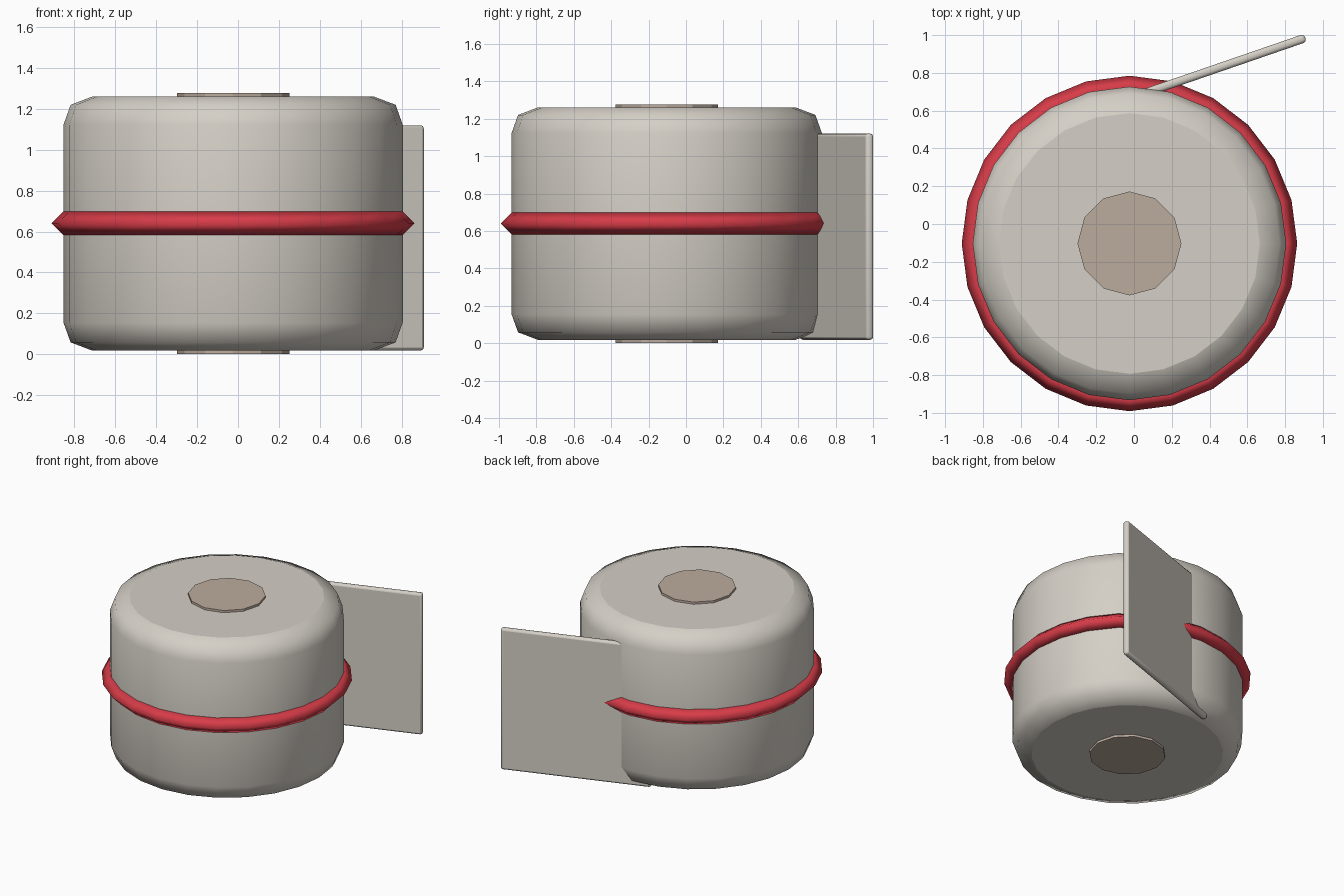
import bpy, bmesh, math
from mathutils import Matrix

if "Cube" in bpy.data.objects:
    bpy.data.objects.remove(bpy.data.objects["Cube"])

CX, CY = -0.024, -0.103      # axis of the roll


def material(name, rgb):
    m = bpy.data.materials.new(name)
    m.diffuse_color = (*rgb, 1)
    m.use_nodes = True
    m.node_tree.nodes["Principled BSDF"].inputs["Base Color"].default_value = m.diffuse_color
    return m


grey = material("warm grey", (0.66, 0.625, 0.565))
red = material("red", (0.68, 0.045, 0.065))
brown = material("dull brown", (0.50, 0.41, 0.34))


def make_object(name, bm, mat):
    bmesh.ops.recalc_face_normals(bm, faces=bm.faces)
    me = bpy.data.meshes.new(name)
    bm.to_mesh(me)
    bm.free()
    me.materials.append(mat)
    ob = bpy.data.objects.new(name, me)
    bpy.context.collection.objects.link(ob)
    return ob


def lathe(name, profile, sides, mat, closed=False, smooth=True):
    """Revolve (radius, z) points about the roll axis; cap the ends unless closed."""
    bm = bmesh.new()
    rings = []
    for r, z in profile:
        rings.append([bm.verts.new((CX + r * math.cos(2 * math.pi * i / sides),
                                    CY + r * math.sin(2 * math.pi * i / sides), z))
                      for i in range(sides)])
    pairs = list(zip(rings, rings[1:]))
    if closed:
        pairs.append((rings[-1], rings[0]))
    for a, b in pairs:
        for i in range(sides):
            j = (i + 1) % sides
            bm.faces.new((a[i], a[j], b[j], b[i])).smooth = smooth
    if not closed:
        bm.faces.new(rings[0])
        bm.faces.new(rings[-1])
    return make_object(name, bm, mat)


# Roll body with rounded rims
lathe("roll_body", [(0.69, 0.018), (0.795, 0.058), (0.83, 0.155),
                    (0.83, 1.122), (0.795, 1.22), (0.69, 1.26)], 24, grey)

# Core showing as a thin disc at both ends
lathe("core", [(0.275, 0.0), (0.275, 1.277)], 12, brown, smooth=False)

# Red band with a diamond section
lathe("band", [(0.888, 0.64), (0.83, 0.698), (0.772, 0.64), (0.83, 0.582)],
      24, red, closed=True)

# Loose sheet leaving the roll at the back
x0, y0, x1, y1 = -0.14, 0.625, 0.907, 0.985
length = math.hypot(x1 - x0, y1 - y0)
bm = bmesh.new()
bmesh.ops.create_cube(bm, size=1)
bmesh.ops.scale(bm, vec=(length, 0.045, 1.102), verts=bm.verts)
bmesh.ops.bevel(bm, geom=list(bm.edges), offset=0.016, segments=2,
                profile=0.5, affect='EDGES')
bmesh.ops.transform(bm, verts=bm.verts, matrix=(
    Matrix.Translation(((x0 + x1) / 2, (y0 + y1) / 2, 0.569))
    @ Matrix.Rotation(math.atan2(y1 - y0, x1 - x0), 4, 'Z')))
big = max(f.calc_area() for f in bm.faces)
for f in bm.faces:
    f.smooth = f.calc_area() < big * 0.5
make_object("loose_sheet", bm, grey)
